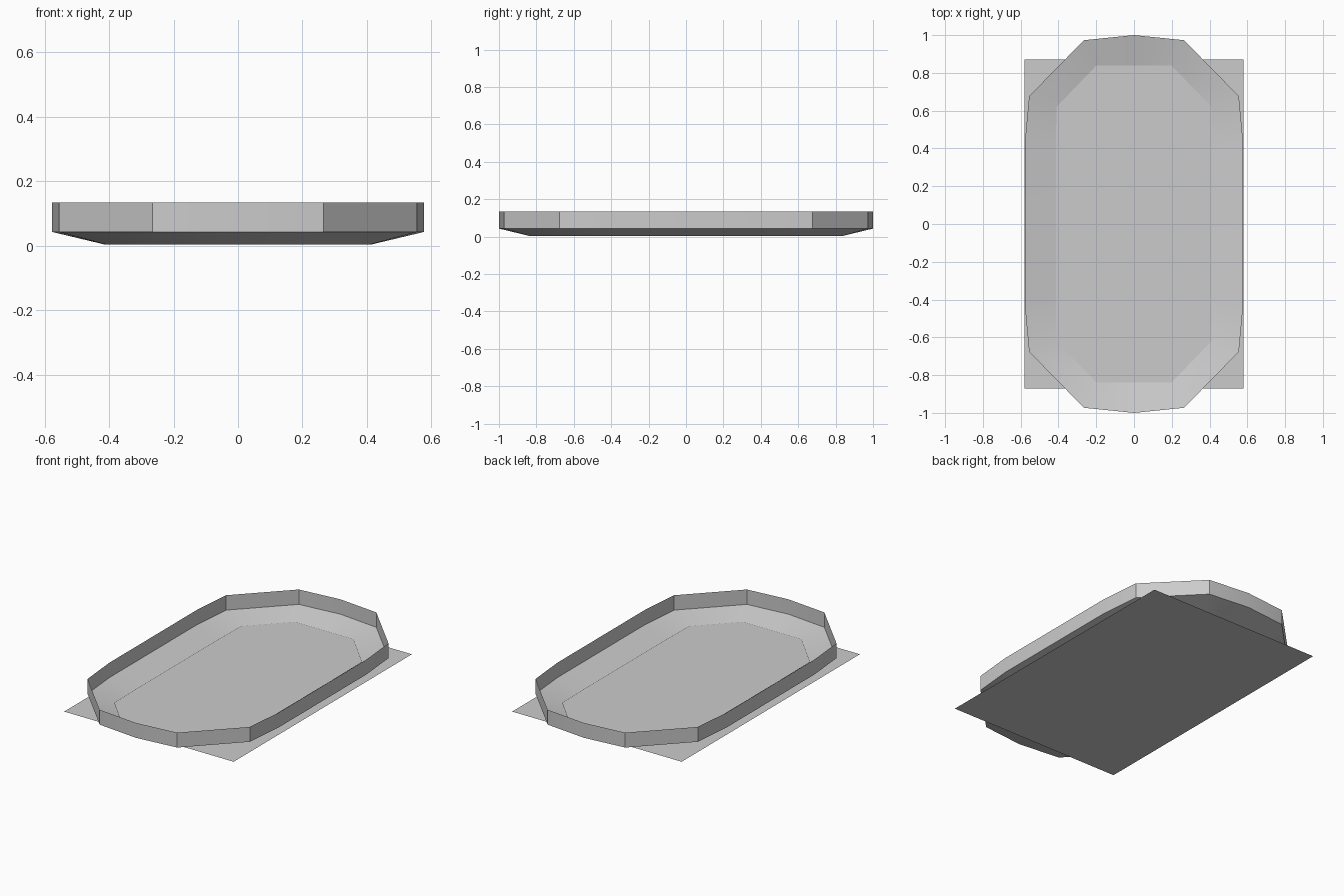
import bpy, bmesh, math

if "Cube" in bpy.data.objects:
    bpy.data.objects.remove(bpy.data.objects["Cube"])


def full_ring(quarter):
    """Mirror a quarter outline (from +y axis to +x side) into a closed loop."""
    half = quarter + [(x, -y) for x, y in reversed(quarter)]
    return half + [(-x, y) for x, y in reversed(half) if x > 0]


def finish(name, bm):
    mesh = bpy.data.meshes.new(name)
    bm.to_mesh(mesh)
    bm.free()
    obj = bpy.data.objects.new(name, mesh)
    bpy.context.collection.objects.link(obj)
    return obj


# Outlines of the rim and of the tray's lower edge, one quarter each
rim = full_ring([(0, 1.0), (0.265, 0.973), (0.555, 0.677), (0.578, 0.43)])
low = full_ring([(0, 0.838), (0.20, 0.838), (0.41, 0.62), (0.414, 0.40)])
# drop the repeated point on the -y axis (same x, y after mirroring is kept once)

# Thin-walled tray: sloped bottom band and upright rim
bm = bmesh.new()
rings = []
for outline, z in ((low, 0.004), (rim, 0.043), (rim, 0.135)):
    rings.append([bm.verts.new((x, y, z)) for x, y in outline])
count = len(rim)
for lower, upper in zip(rings, rings[1:]):
    for i in range(count):
        j = (i + 1) % count
        bm.faces.new((lower[i], lower[j], upper[j], upper[i]))
tray = finish("tray_wall", bm)
bpy.context.view_layer.objects.active = tray
tray.select_set(True)
bpy.ops.object.shade_smooth_by_angle(angle=math.radians(30))

# Flat rectangular base sheet, also the tray's floor
bm = bmesh.new()
bm.faces.new([bm.verts.new((x * 0.58, y * 0.87, 0))
              for x, y in ((-1, -1), (1, -1), (1, 1), (-1, 1))])
finish("base_sheet", bm)
